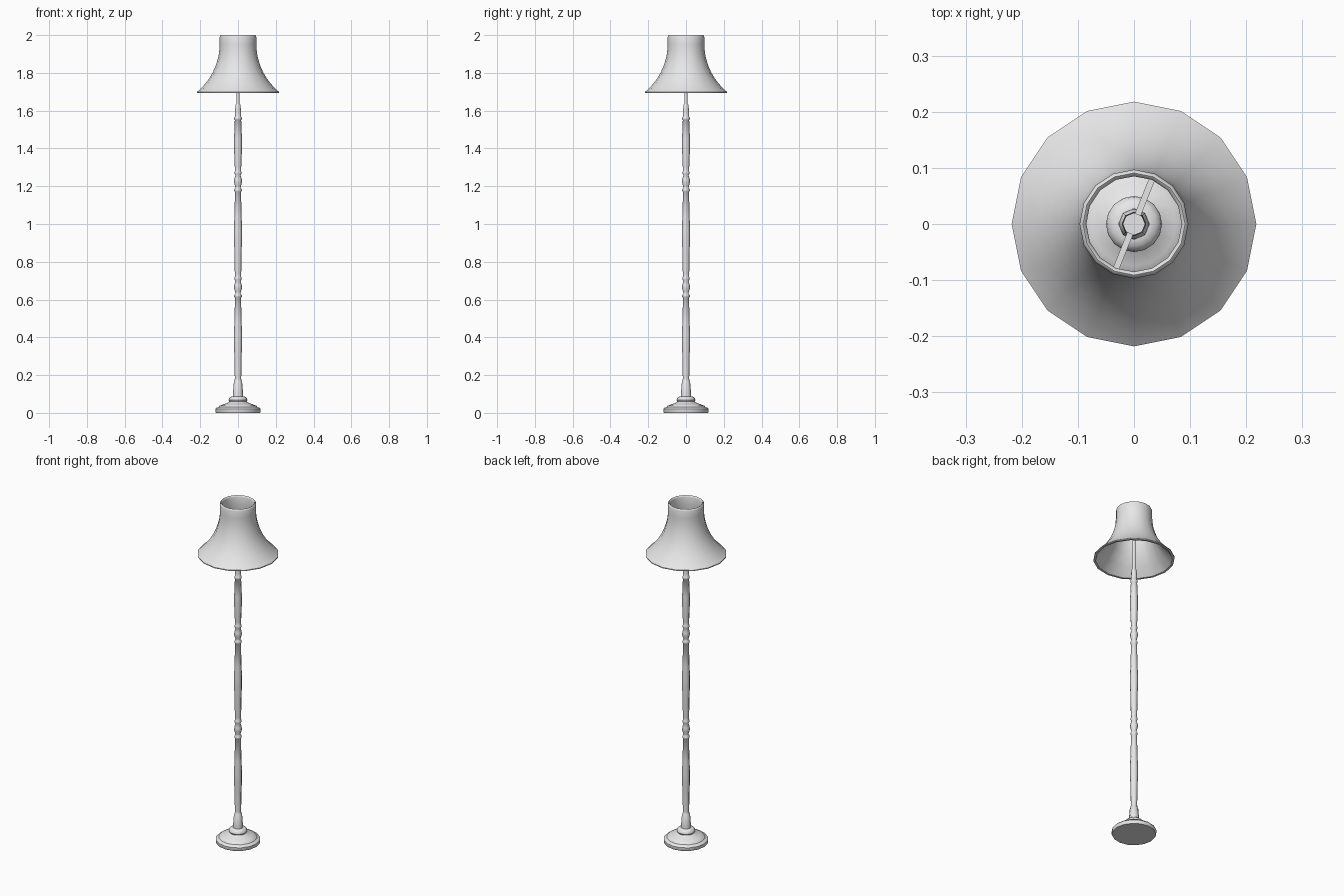
import bpy, bmesh, math
from mathutils import Matrix, Vector

cube = bpy.data.objects.get("Cube")
if cube:
    bpy.data.objects.remove(cube, do_unlink=True)

grey = bpy.data.materials.new("plain grey")
grey.use_nodes = True
colour = (0.8, 0.8, 0.8, 1)
grey.diffuse_color = colour
grey.node_tree.nodes["Principled BSDF"].inputs["Base Color"].default_value = colour


def finish(name, bm, sharp):
    """Turn a bmesh into a shaded, coloured object."""
    bmesh.ops.remove_doubles(bm, verts=bm.verts, dist=0.0002)
    bmesh.ops.recalc_face_normals(bm, faces=bm.faces)
    mesh = bpy.data.meshes.new(name)
    bm.to_mesh(mesh)
    bm.free()
    mesh.materials.append(grey)
    mesh.shade_smooth()
    mesh.set_sharp_from_angle(angle=math.radians(sharp))
    obj = bpy.data.objects.new(name, mesh)
    bpy.context.collection.objects.link(obj)
    return obj


def lathe(name, profile, sides, sharp=50, closed=False):
    """Spin (radius, height) points round the z axis."""
    bm = bmesh.new()
    verts = [bm.verts.new((r, 0, z)) for r, z in profile]
    pairs = list(zip(verts, verts[1:]))
    if closed:
        pairs.append((verts[-1], verts[0]))
    edges = [bm.edges.new(p) for p in pairs]
    bmesh.ops.spin(bm, geom=verts + edges, cent=(0, 0, 0), axis=(0, 0, 1),
                   angle=math.tau, steps=sides)
    return finish(name, bm, sharp)


def shaft(bottom, top):
    """Long swelling length of the pole, with a ring at its foot."""
    middle = (bottom + top) / 2
    return [(.020, bottom), (.020, bottom + .008), (.017, bottom + .012),
            (.019, middle - .09), (.022, middle - .02),
            (.022, middle + .02), (.019, middle + .09), (.016, top)]


def knop(bottom):
    """Turned bulb between two lengths of the pole."""
    return [(.019, bottom), (.019, bottom + .01), (.014, bottom + .014),
            (.015, bottom + .03), (.021, bottom + .045), (.020, bottom + .062),
            (.014, bottom + .082), (.019, bottom + .09), (.019, bottom + .098),
            (.014, bottom + .104)][0:7]


# Round stepped foot
lathe("base", [(0, 0), (.117, 0), (.120, .006), (.120, .020), (.114, .027),
               (.103, .030), (.098, .038), (.075, .046), (.052, .055),
               (.046, .060), (.050, .067), (.048, .077), (.040, .084),
               (.030, .088), (0, .088)], 16, 40)

# Turned pole
pole = [(0, .08), (.028, .08), (.027, .10), (.022, .163), (.018, .168)]
pole += shaft(.17, .61)[2:]
for seam, length_top in ((.615, 1.17), (1.175, None)):
    pole += [(.020, seam), (.020, seam + .008)]
    pole += [(.014, seam + .016), (.015, seam + .025), (.021, seam + .045),
             (.020, seam + .062), (.014, seam + .082), (.019, seam + .092),
             (.019, seam + .100), (.016, seam + .106)]
    if length_top:
        pole += shaft(seam + .11, length_top)[2:]
pole += [(.017, 1.30), (.021, 1.40), (.021, 1.45), (.017, 1.55),
         (.020, 1.553), (.020, 1.563), (.017, 1.567), (.017, 1.59),
         (.013, 1.63), (.010, 1.636), (0, 1.636)]
lathe("pole", pole, 8)

# Thin rod and lamp holder inside the shade
lathe("rod", [(0, 1.62), (.008, 1.62), (.008, 1.89), (0, 1.89)], 8)
lathe("lamp_holder", [(0, 1.87), (.020, 1.87), (.020, 1.91), (0, 1.91)], 8)

# Crossbar carrying the shade
bm = bmesh.new()
bmesh.ops.create_cube(bm, size=1, matrix=Matrix.Rotation(math.radians(68), 4, "Z")
                      @ Matrix.Translation((0, 0, 1.9))
                      @ Matrix.Diagonal((.18, .011, .009, 1)))
finish("crossbar", bm, 30)

# Flared shade with thickness and a rounded top rim
outer = [(.218, 1.694), (.218, 1.699), (.206, 1.709), (.176, 1.74), (.153, 1.77),
         (.135, 1.80), (.121, 1.83), (.111, 1.86), (.103, 1.89), (.099, 1.92),
         (.097, 1.95), (.097, 1.99), (.094, 1.998)]
inner = [(.091, 2.0), (.087, 1.997), (.085, 1.99), (.085, 1.95), (.088, 1.91),
         (.099, 1.86), (.123, 1.80), (.164, 1.74), (.206, 1.694)]
lathe("shade", outer + inner, 16, 45, closed=True)
